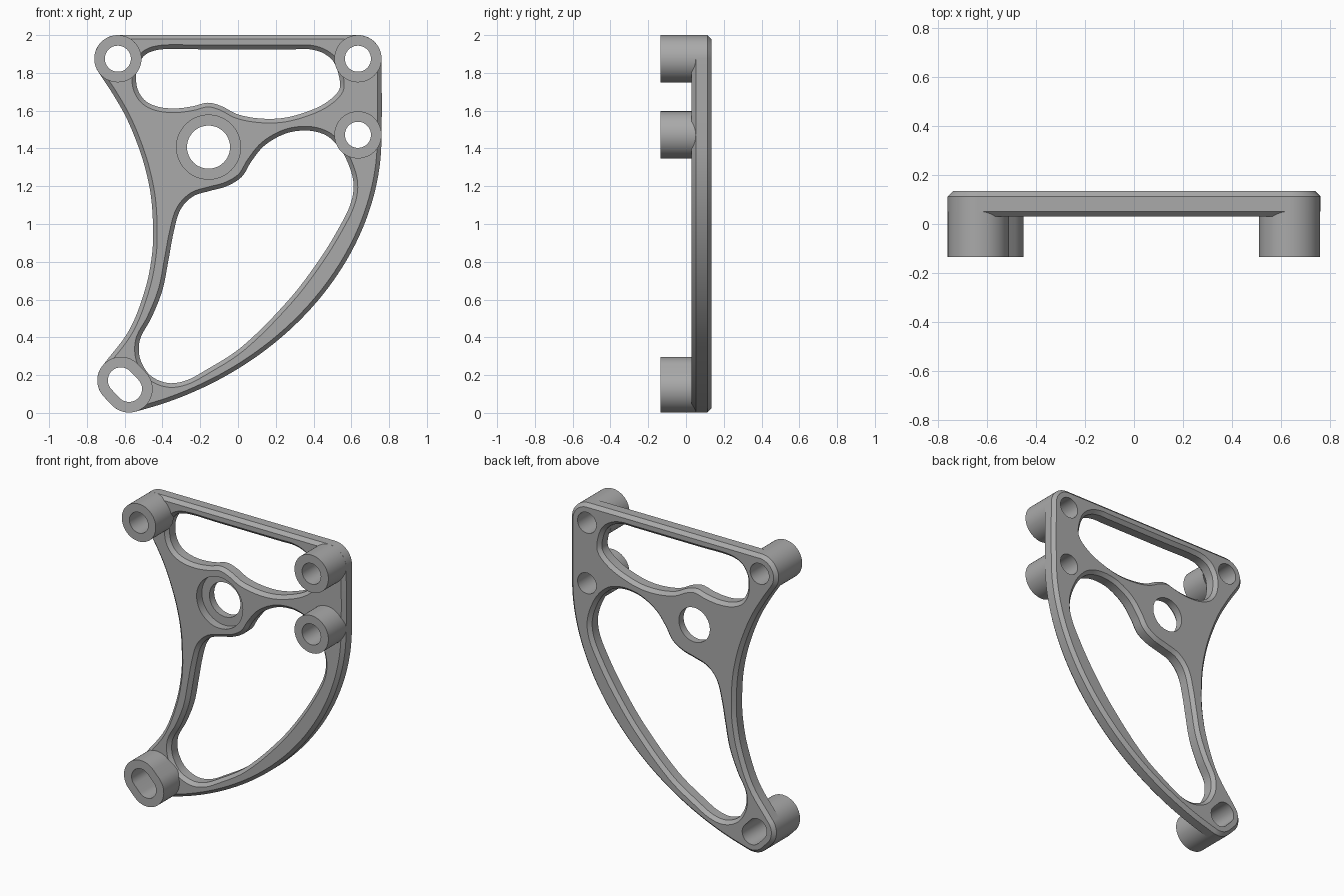
import bpy, bmesh, math
from mathutils import Vector
from mathutils.geometry import interpolate_bezier

if "Cube" in bpy.data.objects:
    bpy.data.objects.remove(bpy.data.objects["Cube"])

FRONT, BACK, BOSS_FRONT, CH = 0.03, 0.135, -0.135, 0.022

metal = bpy.data.materials.new("grey metal")
metal.diffuse_color = (0.4, 0.4, 0.4, 1)
metal.use_nodes = True
metal.node_tree.nodes["Principled BSDF"].inputs["Base Color"].default_value = metal.diffuse_color


def pts(coords):
    """Drafting units (hundredths of a unit) to x, z."""
    return [Vector((x / 100, z / 100)) for x, z in coords]


def arc(cx, cz, r, a0, a1, n):
    return [Vector((cx + r * math.cos(math.radians(a0 + (a1 - a0) * i / n)),
                    cz + r * math.sin(math.radians(a0 + (a1 - a0) * i / n))))
            for i in range(n + 1)]


def ccw(loop):
    area = sum(a.cross(b) for a, b in zip(loop, loop[1:] + loop[:1]))
    return loop if area > 0 else loop[::-1]


def smooth(points, n=6):
    """Smooth closed curve through the points."""
    c, out = len(points), []
    tan = [(points[(i + 1) % c] - points[i - 1]).normalized() for i in range(c)]
    for i in range(c):
        j = (i + 1) % c
        h = (points[j] - points[i]).length / 3
        out += [p.to_2d() for p in interpolate_bezier(
            points[i], points[i] + tan[i] * h, points[j] - tan[j] * h, points[j], n + 1)[:-1]]
    return ccw(out)


def inset(loop, d):
    """Move a counter-clockwise loop inwards by d (outwards if negative)."""
    out = []
    for i, p in enumerate(loop):
        t = (loop[(i + 1) % len(loop)] - loop[i - 1]).normalized()
        out.append(p + Vector((-t.y, t.x)) * d)
    return out


def solid(name, contours):
    """Each contour is a list of (y, loop) rings; first and last rings are capped."""
    bm = bmesh.new()
    caps = ([], [])
    for rings in contours:
        rows = [[bm.verts.new((p.x, y, p.y)) for p in loop] for y, loop in rings]
        n = len(rows[0])
        for a, b in zip(rows, rows[1:]):
            for i in range(n):
                j = (i + 1) % n
                bm.faces.new((a[i], a[j], b[j], b[i]))
        for cap, row in zip(caps, (rows[0], rows[-1])):
            cap += [bm.edges.get((row[i], row[(i + 1) % n])) for i in range(n)]
    for cap in caps:
        bmesh.ops.triangle_fill(bm, use_beauty=True, use_dissolve=False, edges=cap)
    bmesh.ops.recalc_face_normals(bm, faces=bm.faces)
    me = bpy.data.meshes.new(name)
    bm.to_mesh(me)
    bm.free()
    me.materials.append(metal)
    ob = bpy.data.objects.new(name, me)
    bpy.context.collection.objects.link(ob)
    bpy.ops.object.select_all(action='DESELECT')
    ob.select_set(True)
    bpy.context.view_layer.objects.active = ob
    bpy.ops.object.shade_smooth_by_angle(angle=math.radians(30))


def chamfered(loop, d):
    return [(FRONT, inset(loop, d)), (FRONT + CH, loop), (BACK - CH, loop), (BACK, inset(loop, d))]


def circle(cx, cz, r, n=48):
    return arc(cx, cz, r, 0, 360, n)[:-1]


def slot(a, b, r):
    """Stadium around two centres."""
    ang = math.degrees(math.atan2(b[1] - a[1], b[0] - a[0]))
    return arc(*a, r, ang + 90, ang + 270, 24) + arc(*b, r, ang - 90, ang + 90, 24)


# Plate outline, clockwise from the top left corner
R, HOLE = 0.125, 0.069
TL, TR, MR = (-0.636, 1.875), (0.635, 1.875), (0.635, 1.472)
S1, S2 = (-0.62, 0.172), (-0.577, 0.127)
rim = interpolate_bezier(Vector((0.76, 1.46)), Vector((0.76, 0.82)),
                         Vector((0.23, 0.2)), Vector((-0.545, 0.006)), 14)
outline = smooth(
    arc(*TL, R, 216, 90, 12) + arc(*TR, R, 90, 0, 8) + [p.to_2d() for p in rim]
    + arc(*S2, R, 270, 226, 3) + arc(*S1, R, 226, 137, 7)
    + pts([(-57.5, 44), (-49, 66), (-45.5, 84), (-45, 98), (-46, 114), (-49, 129), (-53.5, 143),
           (-59.5, 157), (-67, 170)]))

# Window openings
upper = smooth(pts([
    (-40, 192.5), (-20, 192.5), (10, 192.5), (30, 192.5), (38, 192.5), (45, 190.5), (50.5, 186),
    (53.5, 178), (53.5, 171), (47, 164.5), (38, 160), (25, 156.3), (12.5, 155.8), (0, 158), (-9, 162.5),
    (-16, 164.2), (-24, 162.3), (-33, 161.2), (-42, 162), (-49, 165.2), (-53, 171),
    (-54, 178), (-53, 184), (-48.5, 190)]))
lower = smooth(pts([
    (36, 149.5), (25, 147.8), (14, 141.5), (7, 133), (2, 125), (-6, 120), (-15, 117.5),
    (-24, 114.5), (-30.5, 107.5), (-34, 96), (-36.8, 81), (-40, 65), (-46, 50), (-51.5, 40),
    (-52.5, 33), (-51, 26.5), (-46, 19.5), (-37, 15.8), (-28, 17), (-19, 21.5), (2, 35), (27, 60),
    (43, 81), (54, 99), (60, 112), (61, 123), (56.5, 136), (51, 143.5), (45, 147.7)]))

# Boss shapes: outer and bore loops
bosses = {"top_left_boss": (circle(*TL, R), circle(*TL, HOLE)),
          "top_right_boss": (circle(*TR, R), circle(*TR, HOLE)),
          "middle_right_boss": (circle(*MR, R), circle(*MR, HOLE)),
          "slotted_foot_boss": (slot(S1, S2, R), slot(S1, S2, HOLE))}

# Counterbored centre hole
hub = (-0.156, 1.407)
wide, narrow = circle(*hub, 0.17), circle(*hub, 0.114)
hub_rings = [(FRONT, wide), (0.085, wide), (0.085, narrow), (BACK, narrow)]

# Bracket plate with windows and bores
solid("bracket_plate", [chamfered(outline, CH), chamfered(upper, -CH), chamfered(lower, -CH), hub_rings]
      + [[(FRONT, bore), (BACK, bore)] for _, bore in bosses.values()])

# Standoff bosses, seated into the plate
for name, (outer, bore) in bosses.items():
    solid(name, [[(BOSS_FRONT, outer), (FRONT + CH, outer)], [(BOSS_FRONT, bore), (FRONT, bore)]])
